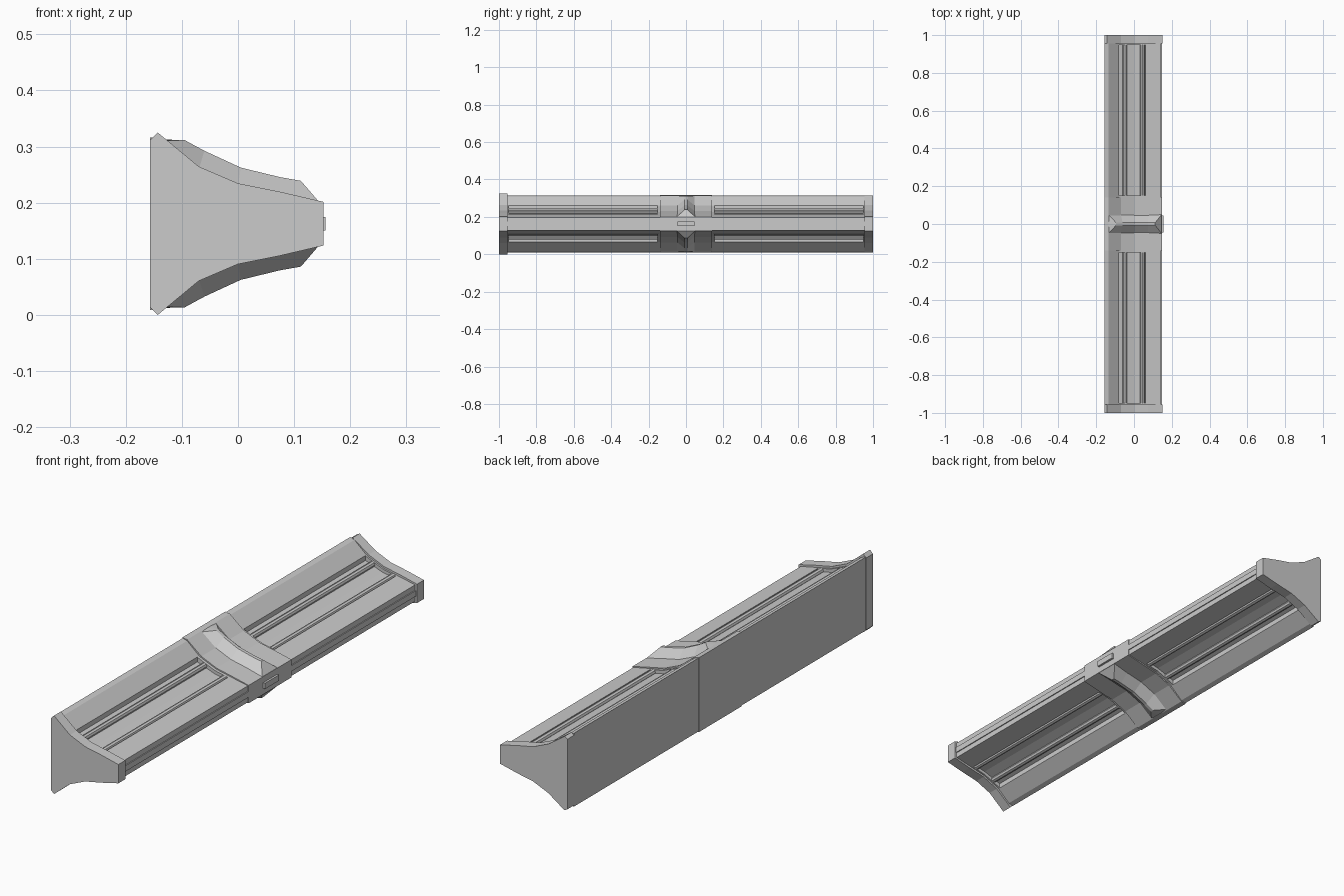
import bpy, bmesh
from math import atan2, hypot
from mathutils import Matrix, Vector

if "Cube" in bpy.data.objects:
    bpy.data.objects.remove(bpy.data.objects["Cube"])

ZC = 0.1625  # mid height; every profile is mirrored about it


def finish(name, bm):
    bmesh.ops.recalc_face_normals(bm, faces=bm.faces)
    mesh = bpy.data.meshes.new(name)
    bm.to_mesh(mesh)
    bm.free()
    ob = bpy.data.objects.new(name, mesh)
    bpy.context.collection.objects.link(ob)
    return ob


def extrude_profile(name, half, y0, y1):
    """Sweep an (x, half height) outline along y."""
    pts = [(x, ZC + h) for x, h in half] + [(x, ZC - h) for x, h in reversed(half)]
    bm = bmesh.new()
    face = bm.faces.new([bm.verts.new((x, y0, z)) for x, z in pts])
    out = bmesh.ops.extrude_face_region(bm, geom=[face])
    moved = [v for v in out["geom"] if isinstance(v, bmesh.types.BMVert)]
    bmesh.ops.translate(bm, verts=moved, vec=(0, y1 - y0, 0))
    return finish(name, bm)


def rod(name, x, h, side, y0, y1, r):
    bm = bmesh.new()
    rot = Matrix.Rotation(1.5707963, 4, 'X')
    loc = Matrix.Translation((x, (y0 + y1) / 2, ZC + side * h))
    bmesh.ops.create_cone(bm, cap_ends=True, segments=8, radius1=r, radius2=r,
                          depth=abs(y1 - y0), matrix=loc @ rot)
    return finish(name, bm)


def strip(name, x, y0, y1, h):
    return extrude_profile(name, [(0.12, h), (x, h)], y0, y1)


cap = [(-0.157, 0.149), (-0.143, 0.1625), (-0.07, 0.102), (0, 0.072),
       (0.075, 0.057), (0.152, 0.039)]
cap_far = [(-0.157, 0.145), (-0.143, 0.153)] + cap[2:]
band = [(-0.157, 0.154), (-0.135, 0.151), (-0.07, 0.099), (0, 0.069),
        (0.075, 0.053), (0.147, 0.037)]
solid = [(-0.155, 0.152), (-0.135, 0.146), (-0.08, 0.098), (-0.07, 0.093),
         (0, 0.064), (0.06, 0.051), (0.143, 0.034)]
recessed = [(-0.155, 0.152), (-0.135, 0.146), (-0.08, 0.098), (-0.08, 0.078),
            (0, 0.050), (0.06, 0.038), (0.06, 0.051), (0.143, 0.034)]

# End caps with a small strip on the front edge
extrude_profile("front_end_cap", cap, -1, -0.955)
extrude_profile("rear_end_cap", cap_far, 0.955, 1)

# Centre block and raised band
extrude_profile("centre_block", solid, -0.152, 0.152)
extrude_profile("centre_band", band, -0.14, 0.14)
strip("centre_band_strip", 0.156, -0.045, 0.045, 0.012)

# Two long panels with recessed faces, each holding rods top and bottom
for s, label in ((-1, "front"), (1, "rear")):
    extrude_profile(label + "_panel", recessed, s * 0.152, s * 0.948)
    extrude_profile(label + "_panel_end", solid, s * 0.948, s * 0.956)
    strip(label + "_panel_strip", 0.147, s * 0.14, s * 0.956, 0.012)
    for side, part in ((1, "top"), (-1, "bottom")):
        rod(f"{label}_{part}_back_rod", -0.048, 0.071, side, s * 0.15, s * 0.95, 0.012)
        rod(f"{label}_{part}_outer_rod", 0.045, 0.045, side, s * 0.15, s * 0.95, 0.012)

# Wedge ridges across the band: base follows the band, crest stands above it
base = [(-0.156, 0.150), (-0.135, 0.148), (-0.07, 0.096), (0, 0.066),
        (0.075, 0.050), (0.146, 0.037)]
crest = [(-0.130, 0.150), (-0.095, 0.149), (-0.06, 0.130), (0.005, 0.1),
         (0.075, 0.083), (0.112, 0.0765)]
for side, part in ((1, "top"), (-1, "bottom")):
    bm = bmesh.new()
    rings = []
    for (bx, bh), (cx, ch) in zip(base, crest):
        sect = [(bx, -0.05, bh), (cx, -0.007, ch), (cx, 0.007, ch), (bx, 0.05, bh)]
        rings.append([bm.verts.new((x, y, ZC + side * h)) for x, y, h in sect])
    for a, b in zip(rings, rings[1:]):
        for i in range(4):
            j = (i + 1) % 4
            bm.faces.new((a[i], a[j], b[j], b[i]))
    bm.faces.new(rings[0])
    bm.faces.new(rings[-1])
    finish(part + "_ridge", bm)
